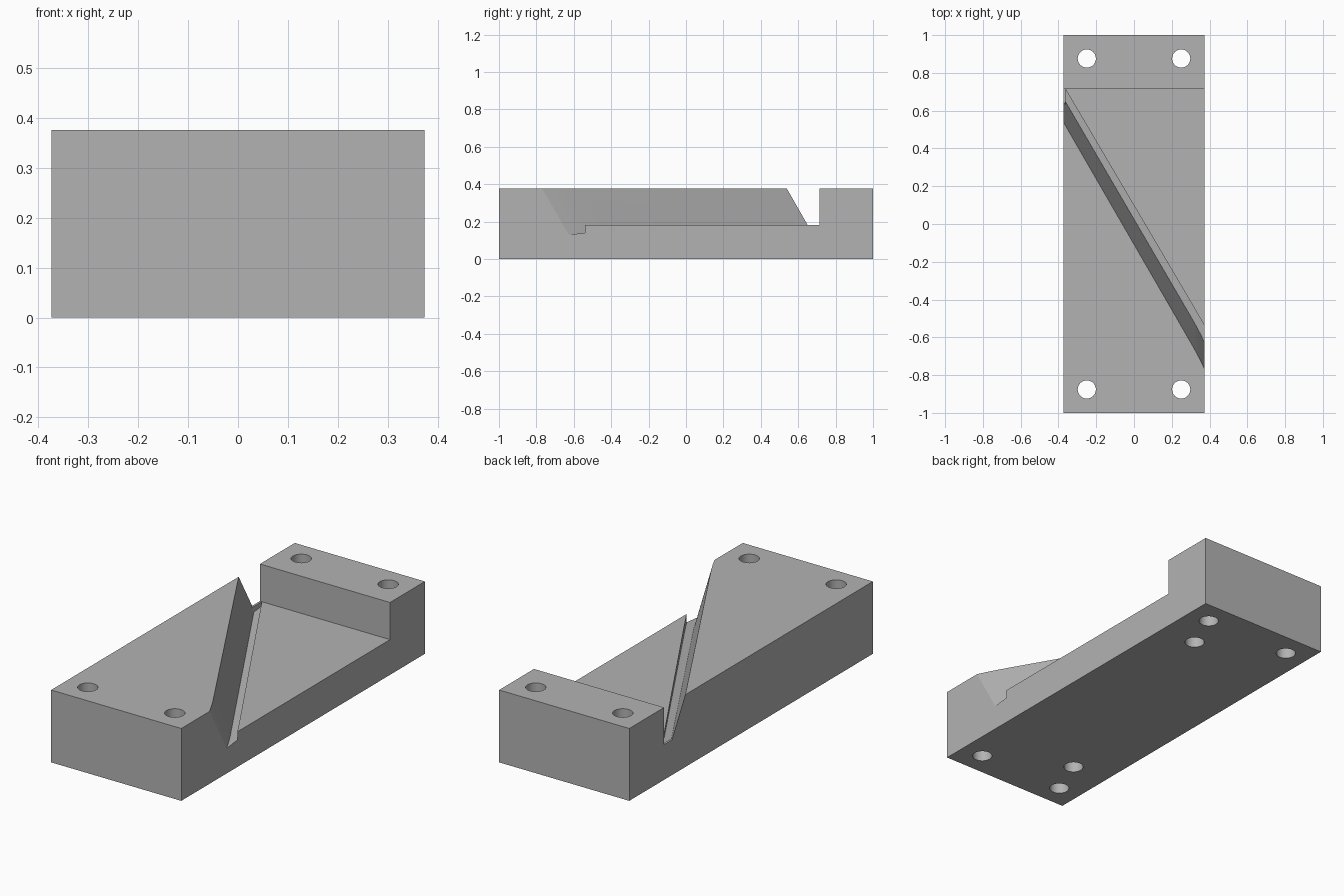
import bpy
import bmesh
import math

cube = bpy.data.objects.get("Cube")
if cube:
    bpy.data.objects.remove(cube, do_unlink=True)

HALF_W, HEIGHT = 0.374, 0.376
BACK_Y, FLOOR_Z = 0.714, 0.183
COS, SIN = math.cos(math.radians(30)), math.sin(math.radians(30))

grey = bpy.data.materials.new("plain_grey")
grey.use_nodes = True
colour = (0.45, 0.45, 0.45, 1)
grey.diffuse_color = colour
grey.node_tree.nodes["Principled BSDF"].inputs["Base Color"].default_value = colour


def finish(bm, name):
    bmesh.ops.recalc_face_normals(bm, faces=bm.faces)
    mesh = bpy.data.meshes.new(name)
    bm.to_mesh(mesh)
    bm.free()
    mesh.materials.append(grey)
    ob = bpy.data.objects.new(name, mesh)
    bpy.context.collection.objects.link(ob)
    return ob


def loft(name, sections):
    """Solid skinned through matching closed sections."""
    bm = bmesh.new()
    rings = [[bm.verts.new(p) for p in sec] for sec in sections]
    n = len(rings[0])
    for a, b in zip(rings, rings[1:]):
        for i in range(n):
            j = (i + 1) % n
            bm.faces.new((a[i], a[j], b[j], b[i]))
    bm.faces.new(rings[0])
    bm.faces.new(rings[-1])
    return finish(bm, name)


def cylinder(name, x, y, z0, z1, r=0.048):
    ring = [(x + r * math.cos(math.tau * i / 48), y + r * math.sin(math.tau * i / 48))
            for i in range(48)]
    return loft(name, [[(a, b, z) for a, b in ring] for z in (z0, z1)])


def diagonal_y(x, s):
    """y on the 60 degree diagonal that is offset s from the centre."""
    return min((s - COS * x) / SIN, BACK_Y)


def flare(x):
    """The slot wall curves away near its open end."""
    return 1.5 * max(0, x - 0.31) ** 2


def wall_s(z):
    return 0.012 - 0.286 * (z - 0.145)


# Main block
body = loft("jig_block", [[(-HALF_W, -1, z), (HALF_W, -1, z), (HALF_W, 1, z), (-HALF_W, 1, z)]
                          for z in (0, HEIGHT)])
cutters = []

# Triangular pocket with a leaning diagonal wall
sections = []
bends = [0.31, 0.33, 0.35, 0.374, 0.42]
for x in bends:
    sec = []
    for z in (FLOOR_Z, 0.42):
        sec.append((x, diagonal_y(x, wall_s(z) - flare(x)), z))
    sections.append(sec + [(x, BACK_Y, 0.42), (x, BACK_Y, FLOOR_Z)])
start = []
for z in (FLOOR_Z, 0.42):
    start.append((-0.45, (wall_s(z) + COS * 0.45) / SIN, z))
# Start section lies on the back wall of the pocket
start = [((wall_s(z) - SIN * BACK_Y) / COS, BACK_Y, z) for z in (FLOOR_Z, 0.42)]
bm = bmesh.new()
rings = [[bm.verts.new(p) for p in sec] for sec in sections]
low, high = [bm.verts.new(p) for p in start]
for a, b in zip(rings, rings[1:]):
    for i in range(4):
        j = (i + 1) % 4
        bm.faces.new((a[i], a[j], b[j], b[i]))
bm.faces.new(rings[-1])
first = rings[0]
bm.faces.new((low, high, first[1], first[0]))
bm.faces.new((high, first[2], first[1]))
bm.faces.new((low, first[0], first[3]))
bm.faces.new((low, first[3], first[2], high))
cutters.append(finish(bm, "pocket_cutter"))

# Tilted seat groove along the foot of the wall, stopping at a thin lip
sections = []
for x in [-0.363] + bends:
    z = 0.142 - 0.03 * x
    profile = [(wall_s(z) - flare(x), z), (0.054, z + 0.009),
               (0.054, 0.2), (wall_s(0.2) - flare(x), 0.2)]
    sections.append([(x, diagonal_y(x, s), h) for s, h in profile])
cutters.append(loft("groove_cutter", sections))

# Through holes in the corners and blind holes in the underside
for sx in (-1, 1):
    for sy in (-1, 1):
        cutters.append(cylinder("bolt_hole_cutter", sx * 0.25, sy * 0.876, -0.1, 0.5))
for side in (-1, 1):
    cutters.append(cylinder("blind_hole_cutter", side * 0.168, side * 0.669, -0.1, 0.12))

bpy.context.view_layer.objects.active = body
body.select_set(True)
for cutter in cutters:
    mod = body.modifiers.new("cut", 'BOOLEAN')
    mod.operation = 'DIFFERENCE'
    mod.solver = 'EXACT'
    mod.object = cutter
    bpy.ops.object.modifier_apply(modifier=mod.name)
    bpy.data.objects.remove(cutter, do_unlink=True)

bpy.ops.object.select_all(action='DESELECT')
body.select_set(True)
bpy.ops.object.shade_smooth_by_angle(angle=math.radians(20))
